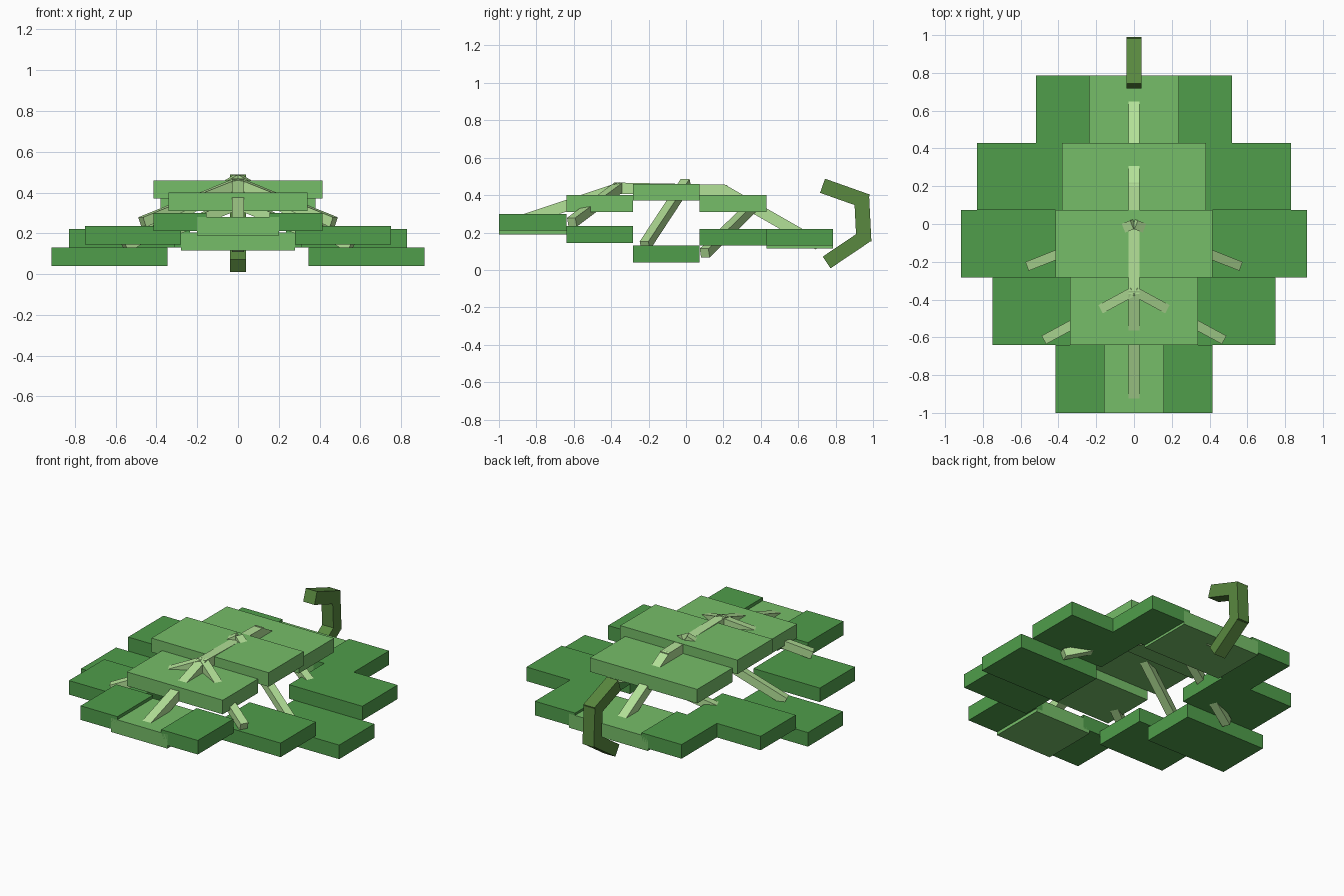
import bpy
from mathutils import Vector, Matrix

if "Cube" in bpy.data.objects:
    bpy.data.objects.remove(bpy.data.objects["Cube"])


def material(name, rgb):
    m = bpy.data.materials.new(name)
    m.diffuse_color = (*rgb, 1)
    m.use_nodes = True
    m.node_tree.nodes["Principled BSDF"].inputs["Base Color"].default_value = m.diffuse_color
    return m


LIGHT = material("light_green", (0.18, 0.51, 0.14))
DARK = material("dark_green", (0.08, 0.34, 0.07))
VEIN = material("vein_green", (0.45, 0.75, 0.31))
STEM = material("stem_green", (0.10, 0.25, 0.05))


def block(name, x, y, z, mat):
    """Axis-aligned box from (min, max) ranges."""
    centre = [(a + b) / 2 for a, b in (x, y, z)]
    size = [b - a for a, b in (x, y, z)]
    bpy.ops.mesh.primitive_cube_add(size=1, location=centre)
    o = bpy.context.object
    o.name = name
    o.scale = size
    o.data.materials.append(mat)


def bar(name, a, b, width, height, mat):
    """Rectangular bar from a to b, kept upright along its length."""
    a, b = Vector(a), Vector(b)
    d = (b - a).normalized()
    side = d.cross(Vector((0, 0, 1))).normalized()
    up = side.cross(d)
    bpy.ops.mesh.primitive_cube_add(size=1)
    o = bpy.context.object
    o.name = name
    rot = Matrix((side, d, up)).transposed().to_4x4()
    o.matrix_world = (Matrix.Translation((a + b) / 2) @ rot
                      @ Matrix.Diagonal((width, (b - a).length, height, 1)))
    o.data.materials.append(mat)


# Leaf rows: y range, centre half width, centre z, side x range, side z
T = 0.09
rows = [
    ((-1.0, -0.64), 0.20, 0.19, (0.155, 0.415), 0.21),
    ((-0.64, -0.283), 0.34, 0.31, (0.28, 0.75), 0.145),
    ((-0.283, 0.073), 0.415, 0.37, (0.345, 0.915), 0.04),
    ((0.073, 0.43), 0.38, 0.31, (0.31, 0.83), 0.13),
    ((0.43, 0.787), 0.28, 0.115, (0.235, 0.52), 0.13),
]
for i, (y, w, zc, (x0, x1), zs) in enumerate(rows, 1):
    block(f"leaf_centre_{i}", (-w, w), y, (zc, zc + T), LIGHT)
    block(f"leaf_right_{i}", (x0, x1), y, (zs, zs + T), DARK)
    block(f"leaf_left_{i}", (-x1, -x0), y, (zs, zs + T), DARK)

# Midrib
bar("midrib_front", (0, -0.92, 0.25), (0, -0.345, 0.441), 0.06, 0.06, VEIN)
bar("midrib_middle", (0, -0.37, 0.437), (0, 0.22, 0.425), 0.06, 0.06, VEIN)
bar("midrib_back", (0, 0.19, 0.432), (0, 0.71, 0.135), 0.06, 0.06, VEIN)

# Side veins, mirrored
veins = [
    ((0, -0.355, 0.445), (0.47, -0.61, 0.255)),
    ((0, 0.0, 0.465), (0.555, -0.22, 0.13)),
    ((0, 0.36, 0.345), (0.62, 0.10, 0.09)),
]
for i, (a, b) in enumerate(veins, 1):
    for side, s in (("right", 1), ("left", -1)):
        bar(f"vein_{side}_{i}", a, (s * b[0], b[1], b[2]), 0.05, 0.05, VEIN)

# Hooked stem
bar("stem_top", (0, 0.73, 0.45), (0, 0.97, 0.365), 0.08, 0.08, STEM)
bar("stem_bottom", (0, 0.752, 0.04), (0, 0.96, 0.18), 0.08, 0.075, STEM)
block("stem_middle", (-0.04, 0.04), (-0.04, 0.04), (-0.125, 0.125), STEM)
o = bpy.context.object
o.location = (0, 0.945, 0.275)
o.rotation_euler = (0.05, 0, 0)
